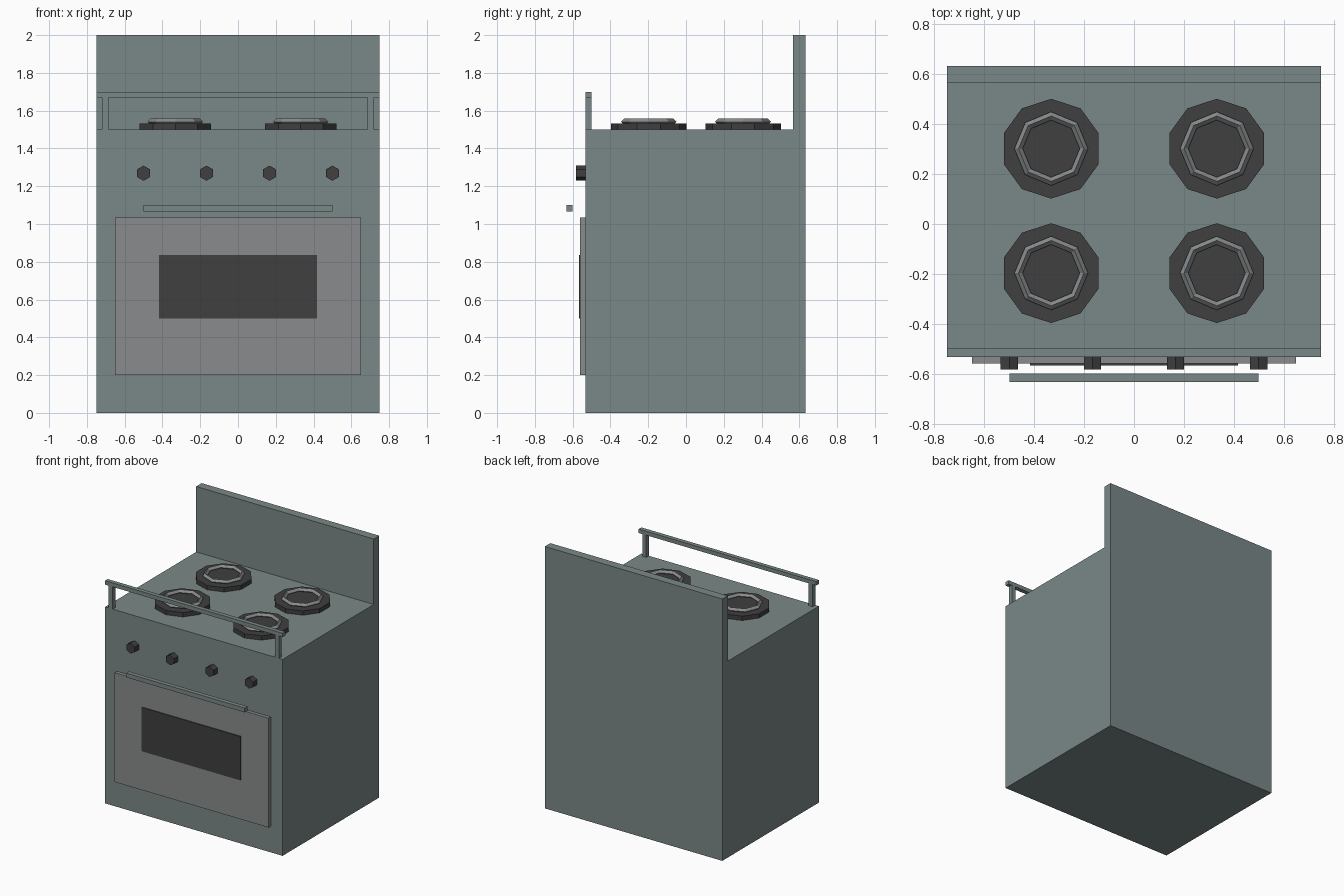
import bpy, bmesh
from math import pi

if "Cube" in bpy.data.objects:
    bpy.data.objects.remove(bpy.data.objects["Cube"])


def material(name, rgb):
    m = bpy.data.materials.new(name)
    m.diffuse_color = (*rgb, 1)
    m.use_nodes = True
    m.node_tree.nodes["Principled BSDF"].inputs["Base Color"].default_value = m.diffuse_color
    return m


ENAMEL = material("enamel", (0.195, 0.246, 0.243))
STEEL = material("steel", (0.25, 0.26, 0.265))
BLACK = material("black", (0.05, 0.05, 0.05))


def finish(name, mat):
    ob = bpy.context.object
    ob.name = name
    ob.data.materials.append(mat)
    return ob


def box(name, x, y, z, mat):
    """Box given by its (min, max) range on each axis."""
    bpy.ops.mesh.primitive_cube_add(size=1, location=[(a + b) / 2 for a, b in (x, y, z)])
    ob = finish(name, mat)
    size = [b - a for a, b in (x, y, z)]
    for v in ob.data.vertices:
        v.co = [c * s for c, s in zip(v.co, size)]
    return ob


# Body and backsplash: one side profile extruded across the width
profile = [(-0.533, 0), (0.633, 0), (0.633, 2), (0.567, 2), (0.567, 1.5), (-0.533, 1.5)]
bm = bmesh.new()
face = bm.faces.new([bm.verts.new((-0.75, y, z)) for y, z in profile])
new = bmesh.ops.extrude_face_region(bm, geom=[face])["geom"]
bmesh.ops.translate(bm, vec=(1.5, 0, 0), verts=[g for g in new if isinstance(g, bmesh.types.BMVert)])
bmesh.ops.recalc_face_normals(bm, faces=bm.faces)
mesh = bpy.data.meshes.new("body")
bm.to_mesh(mesh)
bm.free()
body = bpy.data.objects.new("body", mesh)
bpy.context.collection.objects.link(body)
mesh.materials.append(ENAMEL)

# Oven door, window and handle
box("oven_door", (-0.65, 0.65), (-0.56, -0.53), (0.2, 1.035), STEEL)
box("door_window", (-0.417, 0.417), (-0.567, -0.555), (0.5, 0.835), BLACK)
box("door_handle", (-0.5, 0.5), (-0.633, -0.6), (1.067, 1.1), ENAMEL)

# Guard rail on two posts
box("guard_rail", (-0.75, 0.75), (-0.533, -0.5), (1.67, 1.7), ENAMEL)
for side, x in (("left", -0.703), ("right", 0.703)):
    box("rail_post_" + side, (x - 0.0165, x + 0.0165), (-0.533, -0.5), (1.5, 1.67), ENAMEL)

# Six-sided control knobs
for i in range(4):
    bpy.ops.mesh.primitive_cylinder_add(vertices=6, radius=0.04, depth=0.05,
                                        location=(-0.5 + i / 3, -0.558, 1.269),
                                        rotation=(pi / 2, 0, 0))
    finish(f"knob_{i + 1}", BLACK)

# Burners: ten-sided plate with an eight-sided ring
for row, y in (("front", -0.197), ("back", 0.302)):
    for side, x in (("left", -0.332), ("right", 0.332)):
        bpy.ops.mesh.primitive_cylinder_add(vertices=10, radius=0.2, depth=0.033,
                                            location=(x, y, 1.5165))
        finish(f"burner_plate_{row}_{side}", BLACK)
        bpy.ops.mesh.primitive_torus_add(major_segments=8, minor_segments=4,
                                         major_radius=0.131, minor_radius=0.0167,
                                         location=(x, y, 1.541))
        finish(f"burner_ring_{row}_{side}", STEEL)
